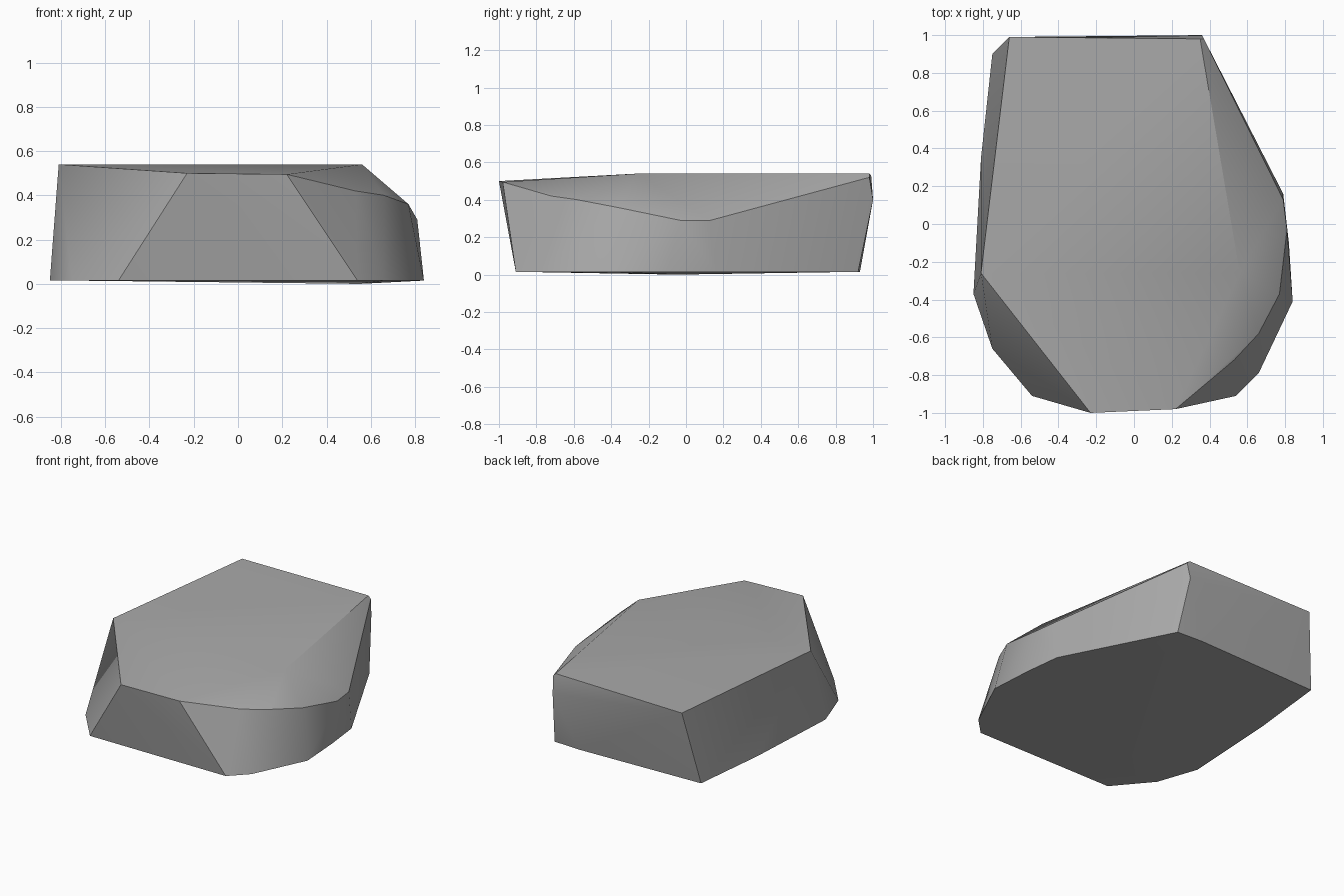
import bpy, bmesh, math

cube = bpy.data.objects.get("Cube")
if cube:
    bpy.data.objects.remove(cube, do_unlink=True)

# Stone colour
stone = bpy.data.materials.new("stone grey")
stone.use_nodes = True
grey = (0.4, 0.4, 0.4, 1)
stone.diffuse_color = grey
stone.node_tree.nodes["Principled BSDF"].inputs["Base Color"].default_value = grey

# Corners of the flat upper face
top_rim = [(-.81, -.26, .54), (-.66, .99, .53), (.35, .98, .54),
           (.56, -.26, .54), (.22, -.98, .495), (-.23, -1, .5)]

# Worn shoulder that dips along the left side
shoulder = [(.36, 1, .4), (.37, .98, .52), (.79, .13, .29), (.81, -.03, .29),
            (.77, -.37, .36), (.66, -.58, .4), (.53, -.72, .42)]

# Outline of the underside, all at one height
base_outline = [(-.54, -.91), (.54, -.91), (.66, -.79), (.84, -.41),
                (.82, -.1), (.79, .16), (.4, .92), (.2, .93),
                (-.75, .9), (-.81, .35), (-.85, -.37), (-.75, -.66)]
base_rim = [(x, y, .015) for x, y in base_outline]

# Slight bulge in the underside
belly = [(.55, -.05, 0)]


def hull_object(name, points, material):
    """Wrap the points in a convex skin and merge its coplanar triangles."""
    bm = bmesh.new()
    for point in points:
        bm.verts.new(point)
    result = bmesh.ops.convex_hull(bm, input=bm.verts)
    inside = {g for g in result["geom_interior"] + result["geom_unused"]
              if isinstance(g, bmesh.types.BMVert)}
    bmesh.ops.delete(bm, geom=list(inside), context="VERTS")
    bmesh.ops.dissolve_limit(bm, angle_limit=math.radians(2),
                             verts=bm.verts, edges=bm.edges)
    bmesh.ops.recalc_face_normals(bm, faces=bm.faces)
    mesh = bpy.data.meshes.new(name)
    bm.to_mesh(mesh)
    bm.free()
    mesh.materials.append(material)
    obj = bpy.data.objects.new(name, mesh)
    bpy.context.collection.objects.link(obj)
    return obj


rock = hull_object("rock", top_rim + shoulder + base_rim + belly, stone)

# Soft facets, with the strong edges kept crisp
bpy.ops.object.select_all(action="DESELECT")
rock.select_set(True)
bpy.context.view_layer.objects.active = rock
bpy.ops.object.shade_smooth_by_angle(angle=math.radians(30))
